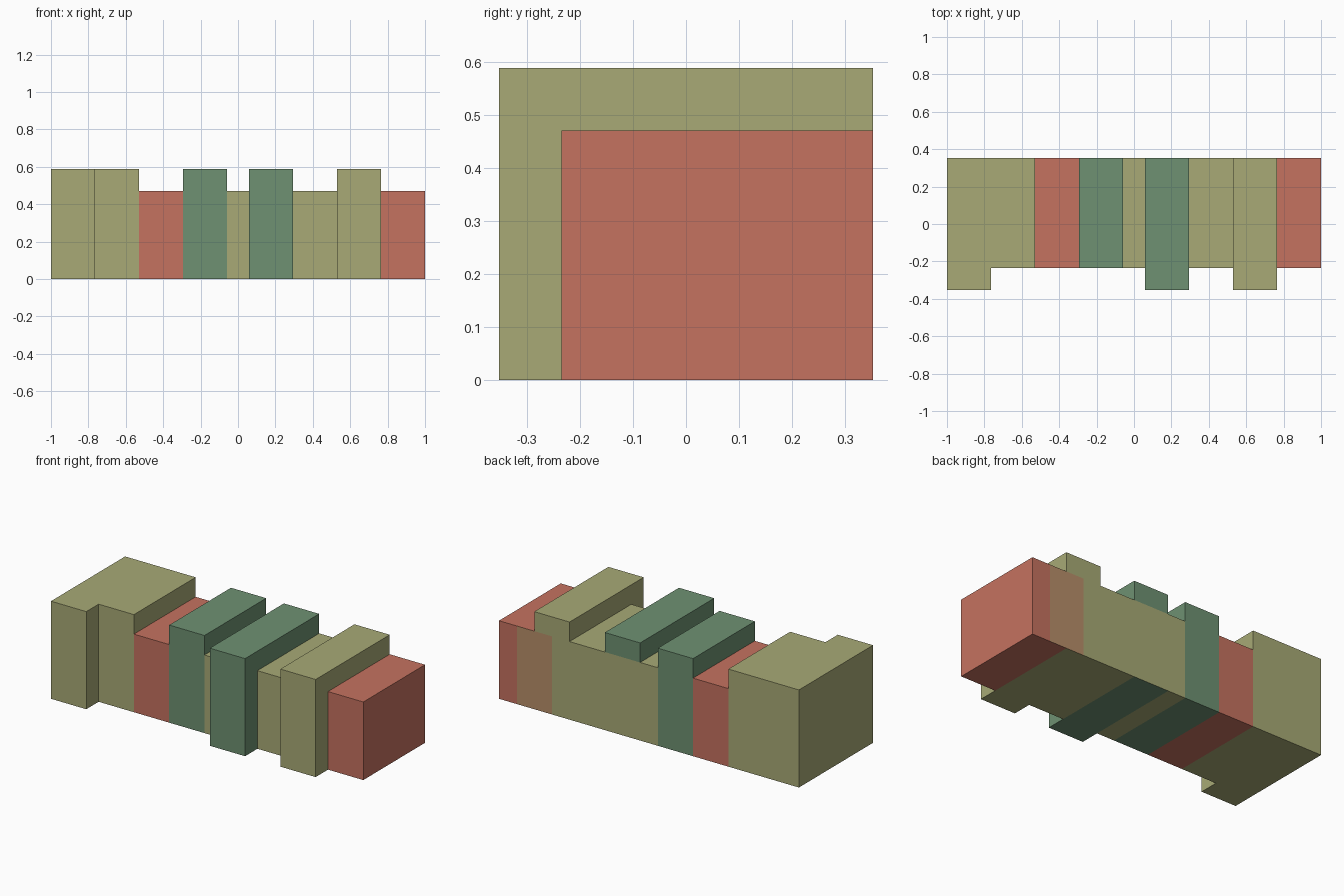
import bpy, bmesh

if "Cube" in bpy.data.objects:
    bpy.data.objects.remove(bpy.data.objects["Cube"])

U = 2 / 17                      # module of the design
BACK, LOW = 3 * U, 4 * U


def srgb(*rgb):
    lin = [((c / 255 + 0.055) / 1.055) ** 2.4 for c in rgb]
    return (*lin, 1)


def material(name, *rgb):
    m = bpy.data.materials.new(name)
    m.diffuse_color = srgb(*rgb)
    m.use_nodes = True
    m.node_tree.nodes["Principled BSDF"].inputs["Base Color"].default_value = m.diffuse_color
    return m


MATS = {
    "olive": material("olive", 168, 170, 118),
    "red": material("brick red", 197, 114, 96),
    "green": material("sage green", 110, 145, 114),
    "brown": material("tan brown", 184, 143, 106),
}
NAMES = list(MATS)


def back_color(x, z, own):
    """Colour of the rear wall, which differs from the blocks on the right half."""
    if z > LOW or x < -0.06 or x > 0.88:
        return own
    return "brown" if x > 0.647 else "olive"


def block(name, x0, x1, height, front, color):
    bm = bmesh.new()
    bmesh.ops.create_cube(bm, size=1)
    for v in bm.verts:
        v.co.x = x0 if v.co.x < 0 else x1
        v.co.y = front if v.co.y < 0 else BACK
        v.co.z = 0 if v.co.z < 0 else height
    # cut the rear face where its colour changes
    cuts = [((0, 0, LOW), (0, 0, 1))] if height > LOW else []
    cuts += [((x, 0, 0), (1, 0, 0)) for x in (0.647, 0.88) if x0 < x < x1]
    for co, no in cuts:
        bmesh.ops.bisect_plane(bm, geom=bm.verts[:] + bm.edges[:] + bm.faces[:],
                               plane_co=co, plane_no=no)
    bm.normal_update()
    for f in bm.faces:
        c = f.calc_center_median()
        col = back_color(c.x, c.z, color) if f.normal.y > 0.5 else color
        f.material_index = NAMES.index(col)
    me = bpy.data.meshes.new(name)
    bm.to_mesh(me)
    bm.free()
    for n in NAMES:
        me.materials.append(MATS[n])
    ob = bpy.data.objects.new(name, me)
    bpy.context.collection.objects.link(ob)


# Row of blocks, left to right: name, width, height, depth (in modules), colour
ROW = [
    ("left_end_block", 2, 5, 6, "olive"),
    ("left_tall_block", 2, 5, 5, "olive"),
    ("left_low_block", 2, 4, 5, "red"),
    ("left_green_block", 2, 5, 5, "green"),
    ("middle_gap_block", 1, 4, 5, "olive"),
    ("right_green_block", 2, 5, 6, "green"),
    ("right_low_block", 2, 4, 5, "olive"),
    ("right_tall_block", 2, 5, 6, "olive"),
    ("right_end_block", 2, 4, 5, "red"),
]
x = -1.0
for name, w, h, d, color in ROW:
    block(name, x, x + w * U, h * U, BACK - d * U, color)
    x += w * U
